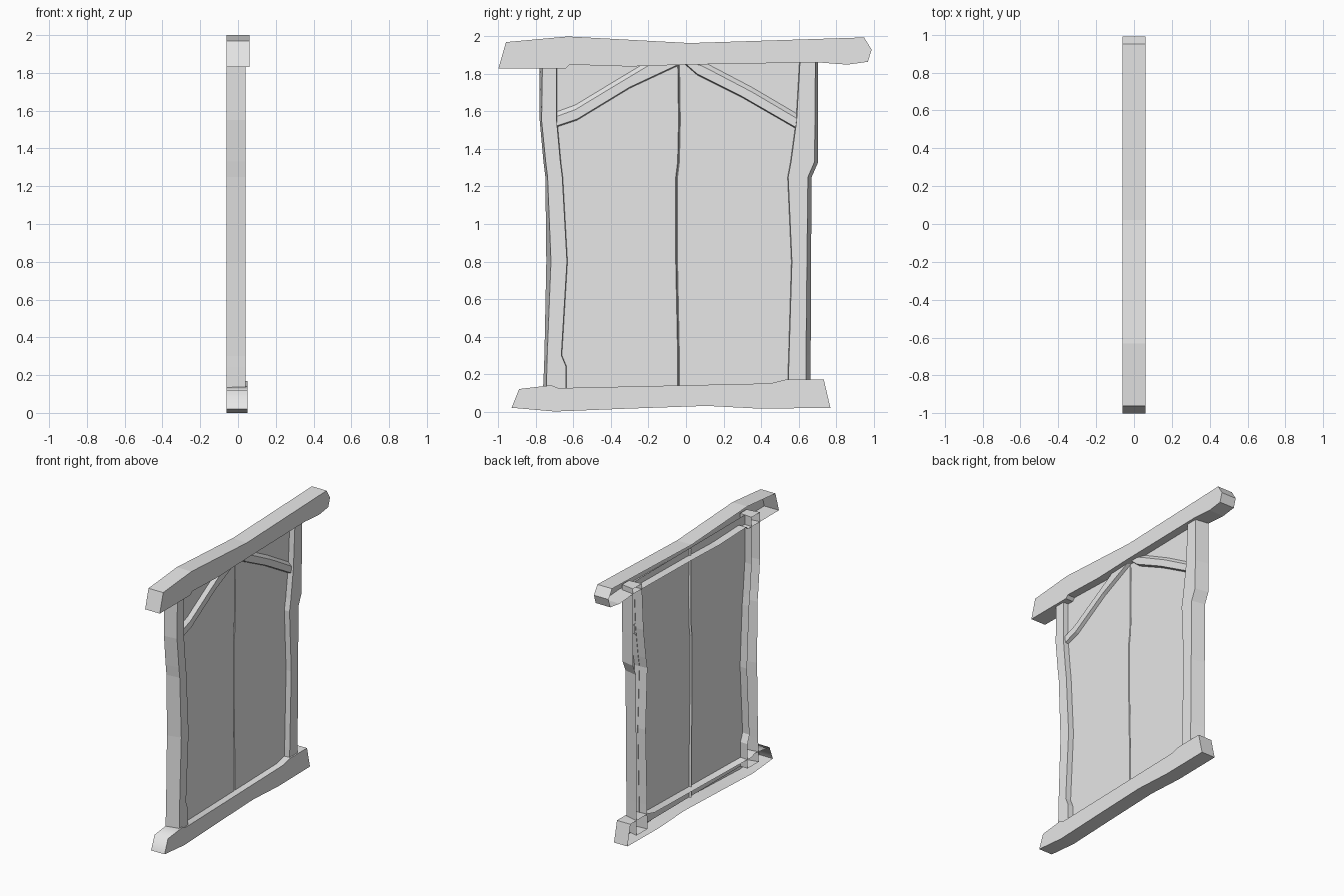
import bpy, bmesh

cube = bpy.data.objects.get("Cube")
if cube:
    bpy.data.objects.remove(cube, do_unlink=True)

grey = bpy.data.materials.new("plain_grey")
grey.use_nodes = True
grey.diffuse_color = (0.8, 0.8, 0.8, 1)
grey.node_tree.nodes["Principled BSDF"].inputs["Base Color"].default_value = (0.8, 0.8, 0.8, 1)

BACK = -0.06  # open rear plane shared by the frame


def finish(name, bm):
    """Turn the shell outwards (towards +x) and add it to the scene."""
    bmesh.ops.recalc_face_normals(bm, faces=bm.faces)
    if sum(f.normal.x * f.calc_area() for f in bm.faces) < 0:
        bmesh.ops.reverse_faces(bm, faces=bm.faces)
    mesh = bpy.data.meshes.new(name)
    bm.to_mesh(mesh)
    bm.free()
    mesh.materials.append(grey)
    obj = bpy.data.objects.new(name, mesh)
    bpy.context.collection.objects.link(obj)
    return obj


def beam(name, outline, front):
    """Hollow beam: a (y, z) outline with side walls and an open back."""
    bm = bmesh.new()
    rim = [bm.verts.new((BACK, y, z)) for y, z in outline]
    face = [bm.verts.new((front, y, z)) for y, z in outline]
    bm.faces.new(face)
    for i in range(len(rim)):
        bm.faces.new((rim[i - 1], rim[i], face[i], face[i - 1]))
    return finish(name, bm)


def loft(name, rows, caps=True):
    """Open-backed strip through rows of points, optionally capped at its ends."""
    bm = bmesh.new()
    rows = [[bm.verts.new(p) for p in row] for row in rows]
    for a, b in zip(rows, rows[1:]):
        for i in range(len(a) - 1):
            bm.faces.new((a[i], a[i + 1], b[i + 1], b[i]))
    if caps:
        bm.faces.new(rows[0])
        bm.faces.new(rows[-1])
    return finish(name, bm)


# Crooked beams above and below
beam("top_beam", [
    (-1, 1.83), (-.96, 1.97), (-.63, 2), (.02, 1.965), (.95, 1.995),
    (.99, 1.93), (.97, 1.865), (.86, 1.85), (.7, 1.862), (0, 1.85),
    (-.3, 1.84), (-.62, 1.85), (-.64, 1.83)], 0.06)
sill = beam("bottom_beam", [
    (-.93, .02), (-.89, .12), (-.72, .14), (-.68, .125), (0, .14), (.45, .15),
    (.53, .17), (.735, .17), (.77, .02), (.4, .015), (.11, .03), (-.32, .015),
    (-.7, 0)], 0.05)
bpy.ops.object.select_all(action="DESELECT")
sill.select_set(True)
bpy.context.view_layer.objects.active = sill
bpy.ops.object.shade_smooth_by_angle(angle=1.25)

# Height, then y of: post outer back, outer front, inner edge, seam, and the other post
levels = [
    (1.90, -.780, -.765, -.69, -.040, .610, .690, .705),
    (1.55, -.780, -.770, -.69, -.035, .590, .688, .705),
    (1.33, -.760, -.748, -.67, -.040, .560, .685, .705),
    (1.25, -.750, -.738, -.66, -.050, .545, .650, .670),
    (0.80, -.745, -.720, -.635, -.050, .565, .645, .667),
    (0.30, -.755, -.740, -.665, -.040, .550, .640, .665),
    (0.24, -.757, -.742, -.64, -.040, .548, .640, .665),
    (0.06, -.765, -.745, -.64, -.040, .545, .640, .665)]
POST = 0.04
front_post, rear_post, panel = [], [], []
for z, ob, of, inner, seam, inner2, of2, ob2 in levels:
    front_post.append([(BACK, ob, z), (POST, of, z), (POST, inner, z), (BACK, inner + .008, z)])
    rear_post.append([(BACK, inner2 - .008, z), (POST, inner2, z), (POST, of2, z), (BACK, ob2, z)])
    panel.append([(0, inner, z), (0, seam - .005, z), (-.015, seam, z),
                  (0, seam + .005, z), (0, inner2, z)])
loft("front_post", front_post)
loft("rear_post", rear_post)

# Boarded panel with a groove down the seam
loft("panel", panel, caps=False)

# Corner braces: (upper edge, lower edge) pairs along each one
braces = {
    "front_brace": [((-.70, 1.595), (-.70, 1.52)), ((-.59, 1.635), (-.58, 1.56)),
                    ((-.40, 1.75), (-.30, 1.73)), ((-.20, 1.87), (0, 1.87))],
    "rear_brace": [((.08, 1.87), (-.02, 1.87)), ((.14, 1.84), (.06, 1.80)),
                   ((.35, 1.73), (.30, 1.68)), ((.605, 1.58), (.595, 1.51))]}
for name, pairs in braces.items():
    loft(name, [[(0, *top), (.025, top[0], top[1] - .025), (.025, *low), (0, low[0], low[1] - .006)]
                for top, low in pairs])
